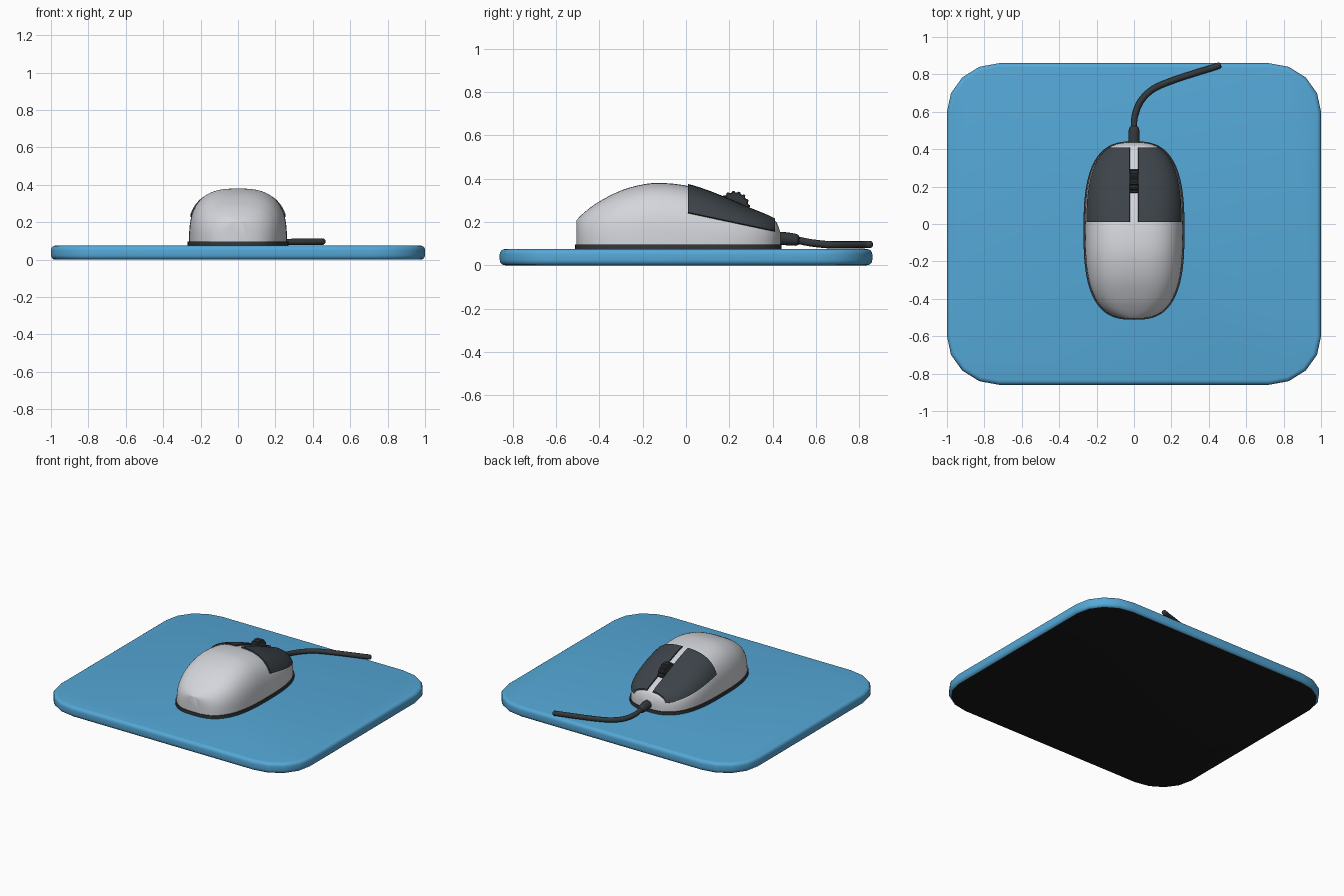
import bpy, bmesh
from math import sin, cos, pi, asin, acos, radians
from mathutils import Vector

old = bpy.data.objects.get("Cube")
if old:
    bpy.data.objects.remove(old, do_unlink=True)


def material(name, r, g, b):
    m = bpy.data.materials.new(name)
    m.use_nodes = True
    m.diffuse_color = (r, g, b, 1)
    m.node_tree.nodes["Principled BSDF"].inputs["Base Color"].default_value = (r, g, b, 1)
    return m


BLUE = material("pad blue", 0.09, 0.39, 0.68)
BLACK = material("underside black", 0.01, 0.01, 0.01)
SHELL = material("shell grey", 0.66, 0.67, 0.71)
CHARCOAL = material("button charcoal", 0.045, 0.056, 0.066)
DARK = material("trim dark", 0.034, 0.039, 0.043)


def finish(bm, name, *mats, angle=40):
    """Turn a bmesh into a smooth-shaded object with sharp creases."""
    bmesh.ops.recalc_face_normals(bm, faces=bm.faces)
    me = bpy.data.meshes.new(name)
    bm.to_mesh(me)
    bm.free()
    for m in mats:
        me.materials.append(m)
    me.shade_smooth()
    me.set_sharp_from_angle(angle=radians(angle))
    ob = bpy.data.objects.new(name, me)
    bpy.context.collection.objects.link(ob)
    return ob


def loft(rings):
    """Skin closed rings of equal length and cap both ends."""
    bm = bmesh.new()
    rows = [[bm.verts.new(p) for p in ring] for ring in rings]
    n = len(rows[0])
    for a, b in zip(rows, rows[1:]):
        for i in range(n):
            j = (i + 1) % n
            bm.faces.new((a[i], a[j], b[j], b[i]))
    bm.faces.new(rows[0])
    bm.faces.new(rows[-1])
    return bm


def prism(outline, z0, z1, bevel, segments):
    """Extruded outline with rounded top and bottom rims."""
    bm = loft([[(x, y, z) for x, y in outline] for z in (z0, z1)])
    rims = [e for e in bm.edges if abs(e.verts[0].co.z - e.verts[1].co.z) < 1e-5]
    bmesh.ops.bevel(bm, geom=rims, offset=bevel, segments=segments, profile=0.5, affect='EDGES')
    bm.normal_update()
    return bm


# Pad with rounded corners and a black underside
corners = []
for k, (sx, sy) in enumerate([(1, 1), (-1, 1), (-1, -1), (1, -1)]):
    for i in range(5):
        a = k * pi / 2 + i * pi / 8
        corners.append((0.72 * sx + 0.28 * cos(a), 0.60 * sy + 0.26 * sin(a)))
bm = prism(corners, 0, 0.075, 0.024, 4)
for f in bm.faces:
    f.material_index = int(f.calc_center_median().z < 0.003)
finish(bm, "pad", BLUE, BLACK)

# Mouse shell: plan and section are superellipses, the spine sets the height
N = 2.8
MID, HALF, BASE = -0.035, 0.472, 0.095
SPINE = [(-0.52, 0.19), (-0.49, 0.225), (-0.45, 0.26), (-0.4, 0.295), (-0.3, 0.345),
         (-0.2, 0.373), (-0.12, 0.38), (0, 0.368), (0.1, 0.338), (0.2, 0.298),
         (0.3, 0.255), (0.4, 0.213), (0.42, 0.195), (0.44, 0.14)]


def slope(i):
    a, b = SPINE[max(i - 1, 0)], SPINE[min(i + 1, len(SPINE) - 1)]
    return (b[1] - a[1]) / (b[0] - a[0])


def height(y):
    i = max(k for k in range(len(SPINE) - 1) if SPINE[k][0] <= y)
    (ya, za), (yb, zb) = SPINE[i], SPINE[i + 1]
    d = yb - ya
    t = (y - ya) / d
    s = t * t * (3 - 2 * t)
    bend = slope(i) * t * (1 - t) ** 2 - slope(i + 1) * t * t * (1 - t)
    return za + (zb - za) * s + bend * d - BASE


def width(y):
    return 0.262 * (1 - min(abs(y - MID) / HALF, 0.998) ** N) ** (1 / N)


def skin(y, a, grow=0.0):
    c, s = cos(a), max(sin(a), 0)
    x = (width(y) + grow) * abs(c) ** (2 / N) * (1 if c > 0 else -1)
    return x, y, BASE + (height(y) + grow) * s ** (2 / N)


stations = [MID - HALF * cos(0.06 + (pi - 0.12) * i / 56) for i in range(57)]
finish(loft([[skin(y, pi * k / 40) for k in range(41)] for y in stations]),
       "mouse_shell", SHELL, angle=60)

# Base plate
plan = []
for i in range(64):
    c, s = cos(2 * pi * i / 64), sin(2 * pi * i / 64)
    plan.append((0.27 * abs(c) ** (2 / N) * (1 if c > 0 else -1),
                 MID + 0.477 * abs(s) ** (2 / N) * (1 if s > 0 else -1)))
finish(prism(plan, 0.072, 0.097, 0.005, 2), "base_plate", DARK)


# Two buttons: curved slabs that follow the shell
def button_ring(y, side):
    low = 0.24 - 0.085 * (y - 0.01) / 0.4
    a0 = asin(((low - BASE) / height(y)) ** (N / 2))
    a1 = acos((0.022 / width(y)) ** (N / 2))
    angles = [a0 + (a1 - a0) * k / 14 for k in range(15)]
    ring = [skin(y, a, 0.009) for a in angles] + [skin(y, a, -0.01) for a in reversed(angles)]
    return [(side * x, yy, z) for x, yy, z in ring]


for side, label in ((1, "left"), (-1, "right")):
    rings = [button_ring(0.01 + 0.4 * i / 20, side) for i in range(21)]
    finish(loft(rings), label + "_button", CHARCOAL)

# Ribbed scroll wheel
rings = []
for x, shrink in ((-0.024, 0.006), (-0.019, 0), (0.019, 0), (0.024, 0.006)):
    ring = []
    for i in range(64):
        r = (0.073 if i % 4 < 2 else 0.066) - shrink
        a = 2 * pi * i / 64
        ring.append((x, 0.222 + r * cos(a), 0.27 + r * sin(a)))
    rings.append(ring)
finish(loft(rings), "scroll_wheel", DARK, angle=30)

# Strain relief where the cord leaves the shell
rings = []
for y, z, r in ((0.41, 0.125, 0.03), (0.47, 0.122, 0.03), (0.505, 0.118, 0.028),
                (0.518, 0.117, 0.024), (0.523, 0.116, 0.016)):
    rings.append([(r * cos(pi * k / 8), y, z + r * sin(pi * k / 8)) for k in range(16)])
finish(loft(rings), "cord_sleeve", DARK)

# Cord: a round tube swept along a smooth path
path = [Vector(p) for p in [(0, 0.46, 0.12), (0, 0.51, 0.116), (0.004, 0.575, 0.104),
                            (0.035, 0.655, 0.095), (0.1, 0.72, 0.094), (0.2, 0.765, 0.094),
                            (0.33, 0.808, 0.095), (0.457, 0.848, 0.096), (0.58, 0.9, 0.096)]]
points = []
for a, b, c, d in zip(path, path[1:], path[2:], path[3:]):
    for i in range(6):
        t = i / 6
        points.append(b + (c - a) * t / 2 + (2 * a - 5 * b + 4 * c - d) * t * t / 2
                      + (3 * b - a - 3 * c + d) * t ** 3 / 2)
points.append(path[-2])
rings = []
for i, p in enumerate(points):
    along = (points[min(i + 1, len(points) - 1)] - points[max(i - 1, 0)]).normalized()
    across = along.cross(Vector((0, 0, 1))).normalized()
    up = across.cross(along)
    rings.append([p + 0.017 * (across * cos(pi * k / 6) + up * sin(pi * k / 6)) for k in range(12)])
tip = [points[-1] + along * 0.008 + (v - points[-1]) * 0.6 for v in rings[-1]]
finish(loft(rings + [tip]), "cord", DARK, angle=60)
